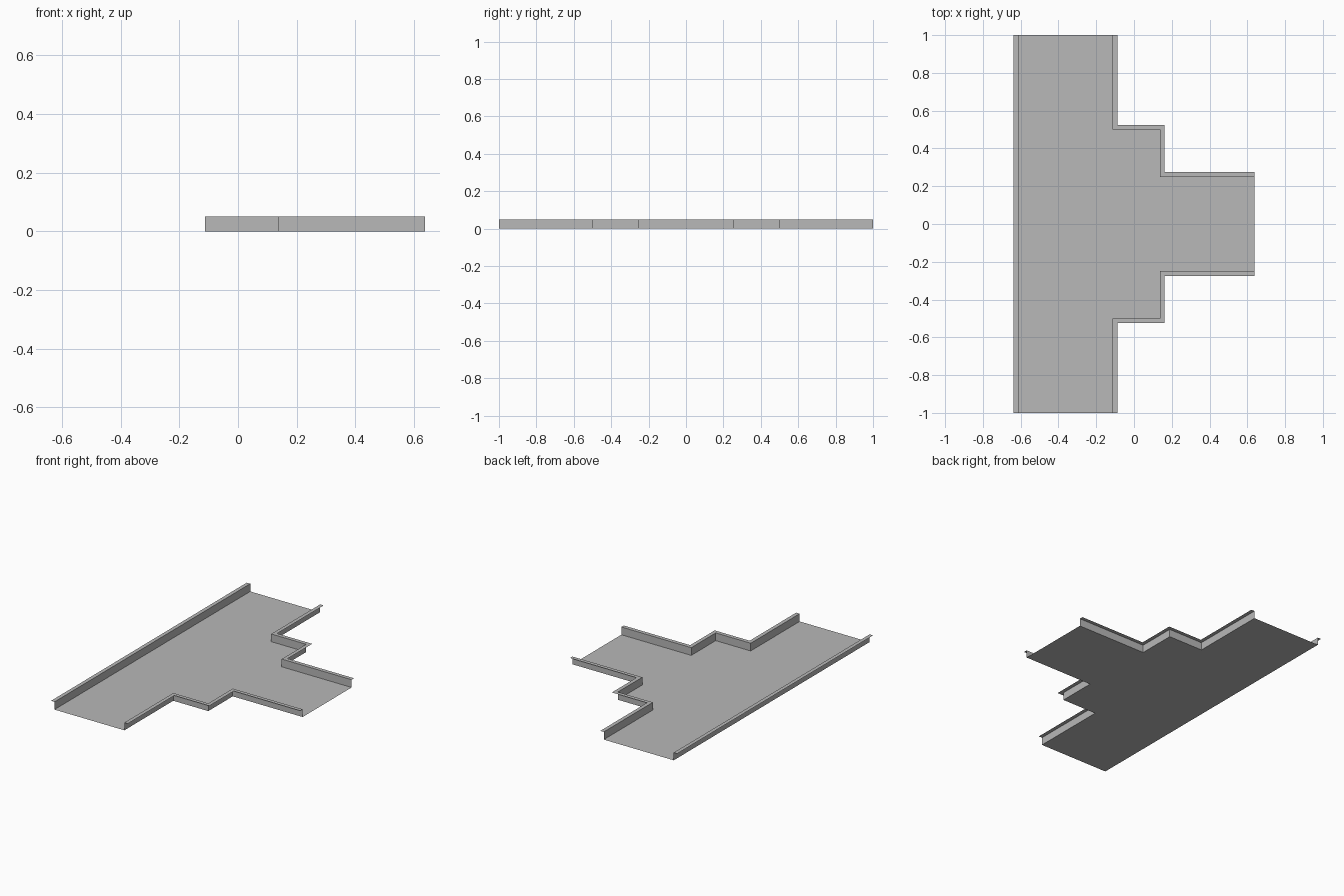
import bpy
import bmesh

HEIGHT = 0.05   # wall height
LIP = 0.025     # width of the outward flange
HALF = 1.0      # half length of the main run
X_WALL, X_STEP, X_END = -0.1125, 0.1375, 0.6375
X_BACK = -0.6125

cube = bpy.data.objects.get("Cube")
if cube:
    bpy.data.objects.remove(cube, do_unlink=True)

grey = bpy.data.materials.new("sheet_metal_grey")
colour = (0.48, 0.48, 0.48, 1.0)
grey.use_nodes = True
grey.diffuse_color = colour
grey.node_tree.nodes["Principled BSDF"].inputs["Base Color"].default_value = colour


def finish(name, bm):
    mesh = bpy.data.meshes.new(name)
    bm.to_mesh(mesh)
    bm.free()
    mesh.materials.append(grey)
    obj = bpy.data.objects.new(name, mesh)
    bpy.context.collection.objects.link(obj)
    return obj


def rail(name, inner, outer):
    """Upright wall along the inner path, with a flat lip out to the outer path."""
    bm = bmesh.new()
    rows = [[bm.verts.new(p) for p in ((*i, 0), (*i, HEIGHT), (*o, HEIGHT))]
            for i, o in zip(inner, outer)]
    for a, b in zip(rows, rows[1:]):
        for k in range(2):
            bm.faces.new((a[k], a[k + 1], b[k + 1], b[k]))
    return finish(name, bm)


def mirror_y(path):
    return [(x, -y) for x, y in reversed(path)]


# Stepped edge from the main run to the side branch
stepped = [(X_WALL, -HALF), (X_WALL, -0.5), (X_STEP, -0.5),
           (X_STEP, -0.25), (X_END, -0.25)]
stepped_lip = [(x + LIP, y - LIP) for x, y in stepped]
stepped_lip[0] = (X_WALL + LIP, -HALF)
stepped_lip[-1] = (X_END, -0.25 - LIP)

# Straight edge of the main run
straight = [(X_BACK, HALF), (X_BACK, -HALF)]
straight_lip = [(x - LIP, y) for x, y in straight]

# Flat tray floor
bm = bmesh.new()
bm.faces.new([bm.verts.new((x, y, 0))
              for x, y in stepped + mirror_y(stepped) + straight])
finish("tray_floor", bm)

# Flanged walls
rail("front_stepped_wall", stepped, stepped_lip)
rail("back_stepped_wall", mirror_y(stepped), mirror_y(stepped_lip))
rail("straight_wall", straight, straight_lip)
